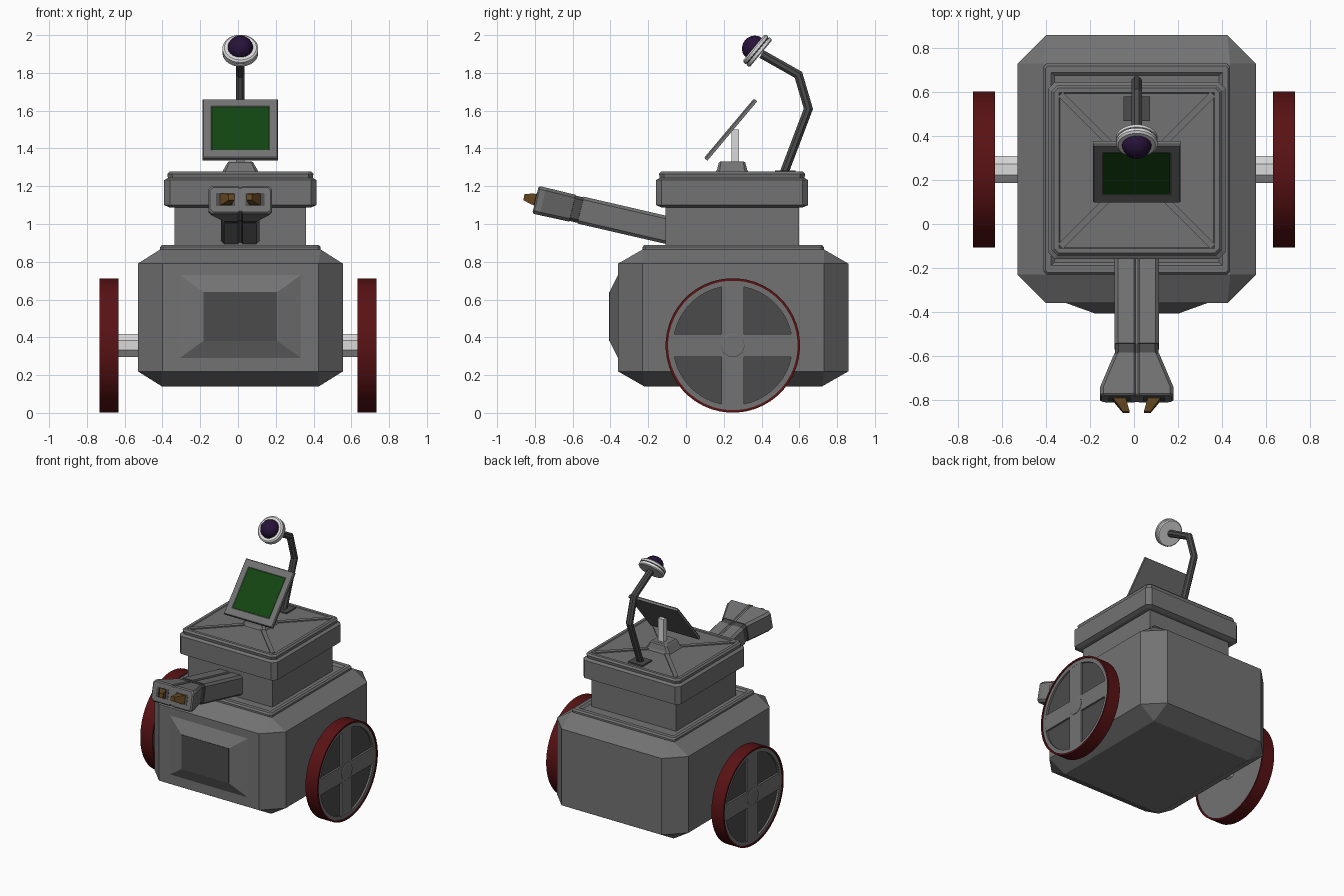
import bpy, bmesh, math
from mathutils import Vector, Matrix

if "Cube" in bpy.data.objects:
    bpy.data.objects.remove(bpy.data.objects["Cube"])

CX = 0.0125          # centre line of the body
NY = 0.244           # centre of neck and head


def material(name, rgb):
    m = bpy.data.materials.new(name)
    m.diffuse_color = (*rgb, 1)
    m.use_nodes = True
    m.node_tree.nodes["Principled BSDF"].inputs["Base Color"].default_value = m.diffuse_color
    return m


GREY = material("grey_metal", (0.17, 0.17, 0.17))
DARK = material("dark_grey", (0.07, 0.07, 0.07))
BLACK = material("charcoal", (0.04, 0.04, 0.04))
WHITE = material("white_metal", (0.7, 0.7, 0.7))
RED = material("dark_red", (0.10, 0.006, 0.007))
GREEN = material("screen_green", (0.006, 0.06, 0.006))
PURPLE = material("lens_purple", (0.02, 0.006, 0.04))
BROWN = material("bronze", (0.13, 0.065, 0.015))


def loft(name, rings, mats, matrix=Matrix(), smooth=None):
    """Skin a list of rings; mats is one material or one per strip (caps use first/last)."""
    strips = mats if isinstance(mats, list) else [mats] * (len(rings) - 1)
    used = list(dict.fromkeys(strips))
    bm = bmesh.new()
    vs = [[bm.verts.new(p) for p in r] for r in rings]
    n = len(rings[0])
    for a, b, m in zip(vs, vs[1:], strips):
        for i in range(n):
            j = (i + 1) % n
            bm.faces.new((a[i], a[j], b[j], b[i])).material_index = used.index(m)
    bm.faces.new(vs[0][::-1]).material_index = used.index(strips[0])
    bm.faces.new(vs[-1]).material_index = used.index(strips[-1])
    bmesh.ops.remove_doubles(bm, verts=bm.verts, dist=1e-5)
    bmesh.ops.recalc_face_normals(bm, faces=bm.faces)
    bm.transform(matrix)
    if matrix.determinant() < 0:
        bmesh.ops.reverse_faces(bm, faces=bm.faces)
    me = bpy.data.meshes.new(name)
    bm.to_mesh(me)
    bm.free()
    for m in used:
        me.materials.append(m)
    ob = bpy.data.objects.new(name, me)
    bpy.context.collection.objects.link(ob)
    if smooth:
        bpy.ops.object.select_all(action='DESELECT')
        ob.select_set(True)
        bpy.context.view_layer.objects.active = ob
        bpy.ops.object.shade_smooth_by_angle(angle=math.radians(smooth))
    return ob


def octo(hx, hy, cut, z):
    """Rectangle with cut corners."""
    a, b = hx - cut, hy - cut
    return [(hx, -b, z), (hx, b, z), (a, hy, z), (-a, hy, z),
            (-hx, b, z), (-hx, -b, z), (-a, -hy, z), (a, -hy, z)]


def stack(name, levels, mats, cx=0, cy=0, matrix=Matrix()):
    return loft(name, [octo(*l) for l in levels], mats,
                Matrix.Translation((cx, cy, 0)) @ matrix)


def box(name, size, mat, matrix):
    x, y, z = (s / 2 for s in size)
    return loft(name, [octo(x, y, 0, -z), octo(x, y, 0, z)], mat, matrix)


def lathe(name, profile, mats, n, matrix, smooth=None):
    """Turn (radius, height) points around local z."""
    rings = [[(r * math.cos(t), r * math.sin(t), h) for t in
              [2 * math.pi * (i + 0.5) / n for i in range(n)]] for r, h in profile]
    return loft(name, rings, mats, matrix, smooth)


# Body with chamfered corners, and the rimmed deck on it
stack("body", [(0.415, 0.47, 0, 0.14), (0.543, 0.61, 0.13, 0.22),
               (0.543, 0.61, 0.13, 0.79), (0.425, 0.48, 0, 0.865)], GREY, CX, 0.25)
stack("body_deck", [(0.425, 0.48, 0.015, 0.862), (0.425, 0.48, 0.015, 0.878),
                    (0.415, 0.47, 0.01, 0.889), (0.39, 0.44, 0, 0.889),
                    (0.375, 0.425, 0, 0.875)], GREY, CX, 0.25)

# Raised front panel
face = Matrix.Translation((CX, -0.355, 0.51)) @ Matrix.Rotation(math.pi / 2, 4, 'X')
stack("front_panel", [(0.335, 0.23, 0, 0), (0.197, 0.13, 0, 0.05)], GREY, matrix=face)
stack("front_panel_plate", [(0.195, 0.129, 0, 0.049), (0.195, 0.129, 0, 0.053)], DARK, matrix=face)

# Neck and head
stack("neck", [(0.348, 0.353, 0, 0.87), (0.348, 0.353, 0, 1.10)], GREY, CX, NY)
stack("head", [(0.375, 0.375, 0.02, 1.088), (0.403, 0.403, 0.03, 1.10),
               (0.403, 0.403, 0.03, 1.232), (0.383, 0.383, 0.025, 1.244)], GREY, CX, NY)
stack("head_lid", [(0.383, 0.383, 0.025, 1.242), (0.387, 0.387, 0.025, 1.265),
                   (0.376, 0.376, 0.02, 1.277), (0.355, 0.355, 0, 1.277),
                   (0.35, 0.35, 0, 1.272)], GREY, CX, NY)
for i in range(4):
    box("head_ridge", (0.40, 0.03, 0.014), GREY,
        Matrix.Translation((CX, NY, 1.272)) @ Matrix.Rotation(math.pi * (i / 2 + 0.25), 4, 'Z')
        @ Matrix.Translation((0.29, 0, 0)))

# Display stand, post and tilted display
stack("display_base", [(0.1, 0.09, 0.015, 1.27), (0.09, 0.08, 0.015, 1.287),
                       (0.068, 0.07, 0.01, 1.325), (0.06, 0.06, 0.01, 1.332)], GREY, CX, NY)
box("display_post", (0.045, 0.04, 0.18), WHITE, Matrix.Translation((CX, 0.26, 1.41)))
tilt = Matrix.Translation((CX, 0.236, 1.5)) @ Matrix.Rotation(math.radians(50), 4, 'X')
stack("display_frame", [(0.2, 0.205, 0, -0.012), (0.2, 0.205, 0, 0.004),
                        (0.195, 0.2, 0, 0.011), (0.155, 0.152, 0, 0.011),
                        (0.15, 0.147, 0, 0.006)], GREY, matrix=tilt)
stack("display_screen", [(0.151, 0.148, 0, 0.005), (0.151, 0.148, 0, 0.009)], GREEN, matrix=tilt)

# Bent eye stalk, mitred at the joints
path = [Vector(p) for p in [(0, 0.515, 1.26), (0, 0.648, 1.61), (0, 0.595, 1.79), (0, 0.40, 1.90)]]
rings = []
for i, p in enumerate(path):
    d0 = (p - path[max(i - 1, 0)]).normalized() if i else (path[1] - p).normalized()
    d1 = (path[i + 1] - p).normalized() if i < 3 else d0
    side = (d0 + d1).normalized().cross(Vector((1, 0, 0))) / math.cos(d0.angle(d1) / 2)
    rings.append([p + Vector((CX, 0, 0)) + 0.025 * (math.cos(t) * Vector((1, 0, 0)) + math.sin(t) * side)
                  for t in [math.pi * (k + 0.5) / 4 for k in range(8)]])
loft("eye_stalk", rings, DARK)
stack("stalk_base", [(0.06, 0.055, 0, 1.265), (0.06, 0.055, 0, 1.282)], DARK, CX, 0.525)

# Eye: double white ring with a dark groove, and a lens dome
axis = Vector((0, -0.77, 0.64)).to_track_quat('Z', 'Y').to_matrix().to_4x4()
eye = Matrix.Translation((CX, 0.397, 1.902)) @ axis
lathe("eye_ring", [(0.088, 0), (0.095, 0.006), (0.095, 0.021), (0.091, 0.022), (0.091, 0.027),
                   (0.095, 0.028), (0.095, 0.042), (0.085, 0.05), (0.068, 0.05)],
      [WHITE, WHITE, WHITE, BLACK, WHITE, WHITE, WHITE, WHITE], 32, eye, 30)
dome = [(0.067 * math.cos(a), 0.048 + 0.062 * math.sin(a))
        for a in [math.pi / 2 * k / 7 for k in range(8)]]
lathe("eye_lens", dome, PURPLE, 24, eye, 40)


# Arm: grooved, chamfered section widening to a hand
def section(s, w, h, c=0.016, g=0.006):
    half = [(g, h - g), (2 * g, h), (w - c, h), (w, h - c), (w, c - h), (w - c, -h), (2 * g, -h), (g, g - h)]
    return [(x, s, z) for x, z in half] + [(-x, s, z) for x, z in half[::-1]]


arm = Matrix(((1, 0, 0, CX), (0, -0.974, 0.225, -0.11), (0, 0.225, 0.974, 0.97), (0, 0, 0, 1)))
loft("arm", [section(-0.05, 0.102, 0.073), section(0.46, 0.102, 0.073), section(0.461, 0.098, 0.069),
             section(0.504, 0.098, 0.069), section(0.505, 0.102, 0.073), section(0.665, 0.168, 0.075),
             section(0.697, 0.168, 0.075), section(0.705, 0.16, 0.067)],
     [GREY, DARK, DARK, DARK, GREY, GREY, GREY], arm)
for s in (-1, 1):
    flip = arm @ Matrix.Diagonal((s, 1, 1, 1))
    box("claw_socket", (0.1, 0.006, 0.07), DARK, flip @ Matrix.Translation((0.078, 0.704, 0)))
    loft("claw", [[(a, t, -h), (b, t, -h), (b, t, h), (a, t, h)]
                  for a, b, t, h in [(0.055, 0.12, 0.69, 0.032), (0.045, 0.095, 0.725, 0.029),
                                     (0.032, 0.062, 0.768, 0.016)]], BROWN, flip)

# Wheels with recessed quarters, cross spokes, hub and axle
for s in (-1, 1):
    w = Matrix.Translation((s * 0.682, 0.248, 0.357)) @ Matrix.Rotation(s * math.pi / 2, 4, 'Y')
    lathe("wheel", [(0.315, -0.044), (0.343, -0.044), (0.343, -0.05), (0.356, -0.05), (0.356, 0.05),
                    (0.343, 0.05), (0.343, 0.044), (0.315, 0.044), (0.315, 0.03), (0.05, 0.03)],
          [GREY, RED, RED, RED, RED, RED, GREY, GREY, DARK], 48, w, 30)
    for size in ((0.635, 0.12, 0.02), (0.12, 0.635, 0.02)):
        box("wheel_spoke", size, GREY, w @ Matrix.Translation((0, 0, 0.0335)))
    lathe("wheel_hub", [(0.065, 0.03), (0.065, 0.046), (0.06, 0.049)], GREY, 10, w)
    lathe("axle", [(0.066, -0.17), (0.066, -0.03)], WHITE, 8, w)
